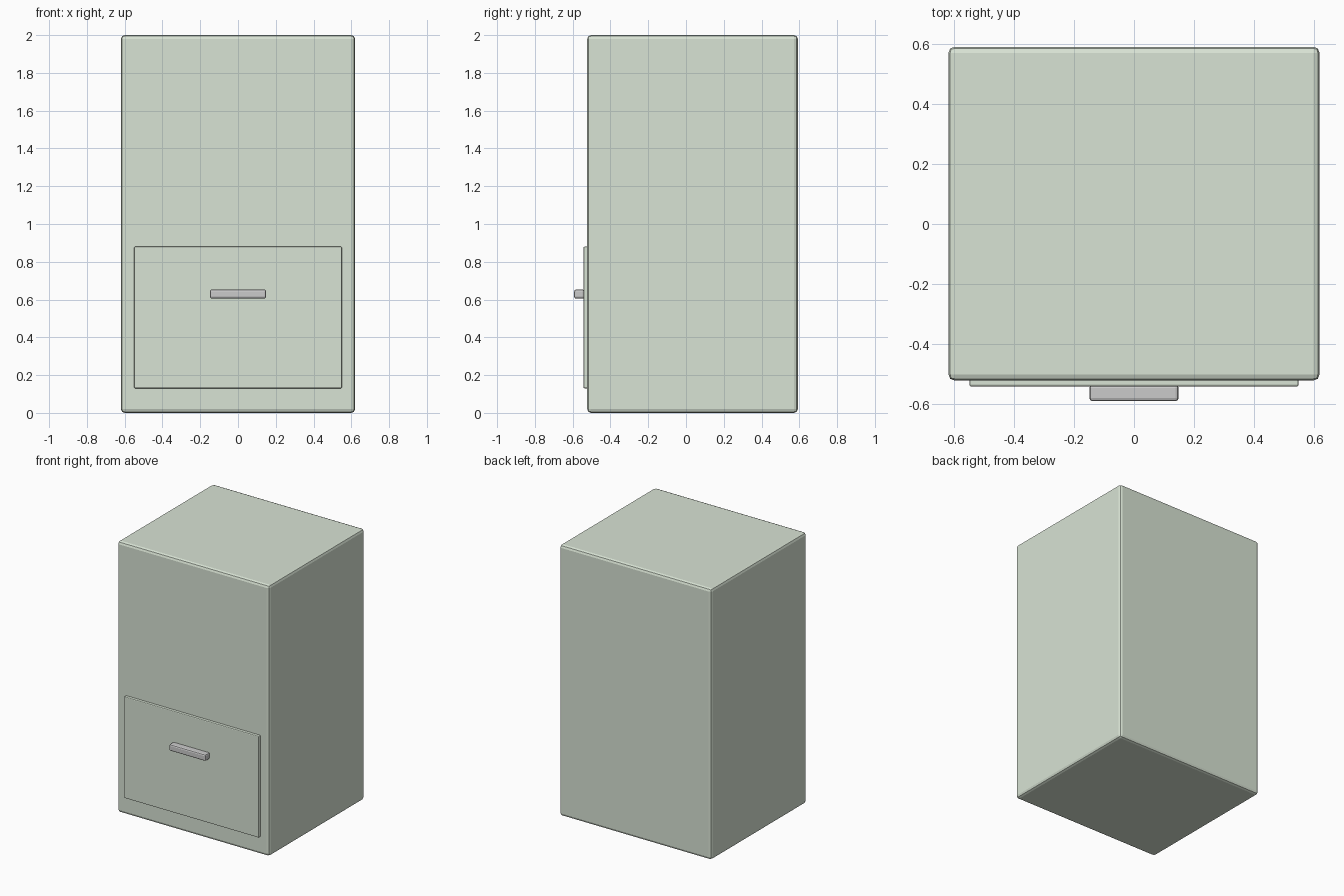
import bpy

if "Cube" in bpy.data.objects:
    bpy.data.objects.remove(bpy.data.objects["Cube"])

sage = bpy.data.materials.new("sage_paint")
sage.diffuse_color = (0.69, 0.77, 0.66, 1)
sage.use_nodes = True
sage.node_tree.nodes["Principled BSDF"].inputs["Base Color"].default_value = sage.diffuse_color


def rounded_box(name, lo, hi, bevel, segments, material=None):
    """Box between two corners with rounded edges."""
    center = [(a + b) / 2 for a, b in zip(lo, hi)]
    bpy.ops.mesh.primitive_cube_add(size=1, location=center)
    obj = bpy.context.object
    obj.name = name
    obj.scale = [b - a for a, b in zip(lo, hi)]
    bpy.ops.object.transform_apply(location=False, rotation=False, scale=True)
    mod = obj.modifiers.new("rounded_edges", 'BEVEL')
    mod.width = bevel
    mod.segments = segments
    bpy.ops.object.modifier_apply(modifier=mod.name)
    if material:
        obj.data.materials.append(material)
    return obj


# Cabinet body
rounded_box("cabinet_body", (-0.62, -0.523, 0), (0.62, 0.592, 2), 0.02, 2, sage)

# Drawer front, set slightly into the body
rounded_box("drawer_front", (-0.55, -0.543, 0.13), (0.55, -0.513, 0.88), 0.006, 2, sage)

# Drawer handle
rounded_box("drawer_handle", (-0.149, -0.592, 0.605), (0.149, -0.538, 0.653), 0.01, 2)
